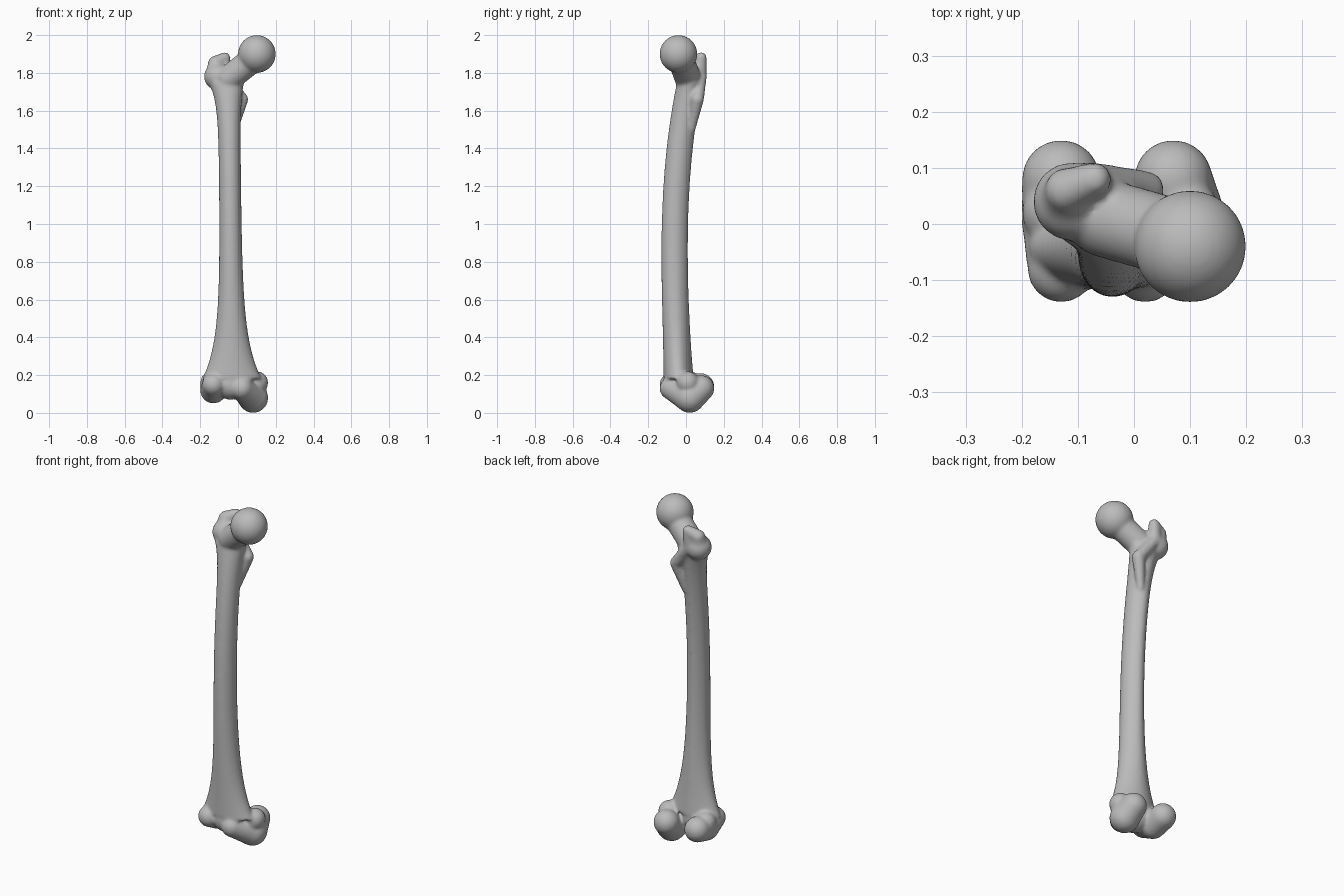
import bpy, bmesh, math
from mathutils import Vector, Matrix

if "Cube" in bpy.data.objects:
    bpy.data.objects.remove(bpy.data.objects["Cube"])

grey = (0.5, 0.5, 0.5, 1)
bone_grey = bpy.data.materials.new("bone_grey")
bone_grey.use_nodes = True
bone_grey.diffuse_color = grey
bone_grey.node_tree.nodes["Principled BSDF"].inputs["Base Color"].default_value = grey

bone = bmesh.new()
segments = 32


def ball(center, radius):
    """Round knob of bone."""
    bmesh.ops.create_uvsphere(bone, u_segments=segments, v_segments=segments,
                              radius=radius, matrix=Matrix.Translation(center))


def limb(*knobs):
    """Chain of knobs (x, y, z, radius) joined by tapered bars."""
    for knob in knobs:
        ball(knob[:3], knob[3])
    for start, end in zip(knobs, knobs[1:]):
        a, b = Vector(start[:3]), Vector(end[:3])
        along = b - a
        turn = along.to_track_quat('Z', 'Y').to_matrix().to_4x4()
        bmesh.ops.create_cone(bone, cap_ends=True, segments=segments,
                              radius1=start[3], radius2=end[3], depth=along.length,
                              matrix=Matrix.Translation((a + b) / 2) @ turn)


def shaft_ring(z):
    """Cross-section of the bowed shaft, wider towards both ends."""
    knee_flare = 0.09 * math.exp(-5 * (z - 0.2))
    hip_flare = 0.04 * math.exp(10 * (z - 1.76))
    width = 0.058 + knee_flare + hip_flare
    depth = 0.07 + 0.1 * knee_flare
    center_x = -0.03 - 0.01 * z - 0.4 * hip_flare
    center_y = -0.06 + (0.04 + 0.035 * z) * (z - 0.85) ** 2
    ring = []
    for step in range(segments):
        angle = math.tau * step / segments
        # the back narrows towards a long ridge
        narrowing = 1 - 0.2 * max(math.sin(angle), 0) ** 2
        ring.append(bone.verts.new((center_x + width * narrowing * math.cos(angle),
                                    center_y + depth * math.sin(angle), z)))
    return ring


def build_shaft(bottom, top, steps):
    """Closed loft through evenly spaced cross-sections."""
    rings = [shaft_ring(bottom + (top - bottom) * step / steps) for step in range(steps + 1)]
    for lower, upper in zip(rings, rings[1:]):
        for i in range(segments):
            j = (i + 1) % segments
            bone.faces.new((lower[i], lower[j], upper[j], upper[i]))
    bone.faces.new(reversed(rings[0]))
    bone.faces.new(rings[-1])


build_shaft(bottom=0.18, top=1.75, steps=40)

# head and neck
ball((0.1, -0.04, 1.9), 0.1)
limb((-0.05, 0.01, 1.77, 0.07), (0.09, -0.03, 1.88, 0.07))

# greater trochanter with its hooked crest
limb((-0.11, 0.04, 1.78, 0.07), (-0.12, 0.06, 1.85, 0.04),
     (-0.07, 0.08, 1.88, 0.03), (-0.08, 0.07, 1.78, 0.04))

# crest running down through the lesser trochanter
limb((-0.07, 0.08, 1.78, 0.03), (0.02, 0.06, 1.66, 0.035), (-0.02, 0.03, 1.5, 0.02))

# inner condyle, long and low, with its side knob
limb((0.07, 0.08, 0.13, 0.07), (0.08, 0.02, 0.08, 0.08), (0.02, -0.08, 0.13, 0.06))
ball((0.1, 0.01, 0.16), 0.06)

# outer condyle, taller in front, with its side knob
limb((-0.13, 0.08, 0.14, 0.07), (-0.13, 0, 0.12, 0.07), (-0.13, -0.08, 0.15, 0.06))
ball((-0.14, 0.02, 0.16), 0.06)

# groove floor joining the condyles
ball((-0.04, -0.04, 0.15), 0.08)

bmesh.ops.recalc_face_normals(bone, faces=bone.faces)
mesh = bpy.data.meshes.new("thigh_bone")
bone.to_mesh(mesh)
bone.free()
mesh.materials.append(bone_grey)
thigh_bone = bpy.data.objects.new("thigh_bone", mesh)
bpy.context.collection.objects.link(thigh_bone)

# fuse the parts into one smooth surface
fuse = thigh_bone.modifiers.new("fuse", 'REMESH')
fuse.mode = 'VOXEL'
fuse.voxel_size = 0.008
fuse.use_smooth_shade = True
soften = thigh_bone.modifiers.new("soften", 'SMOOTH')
soften.iterations = 10
